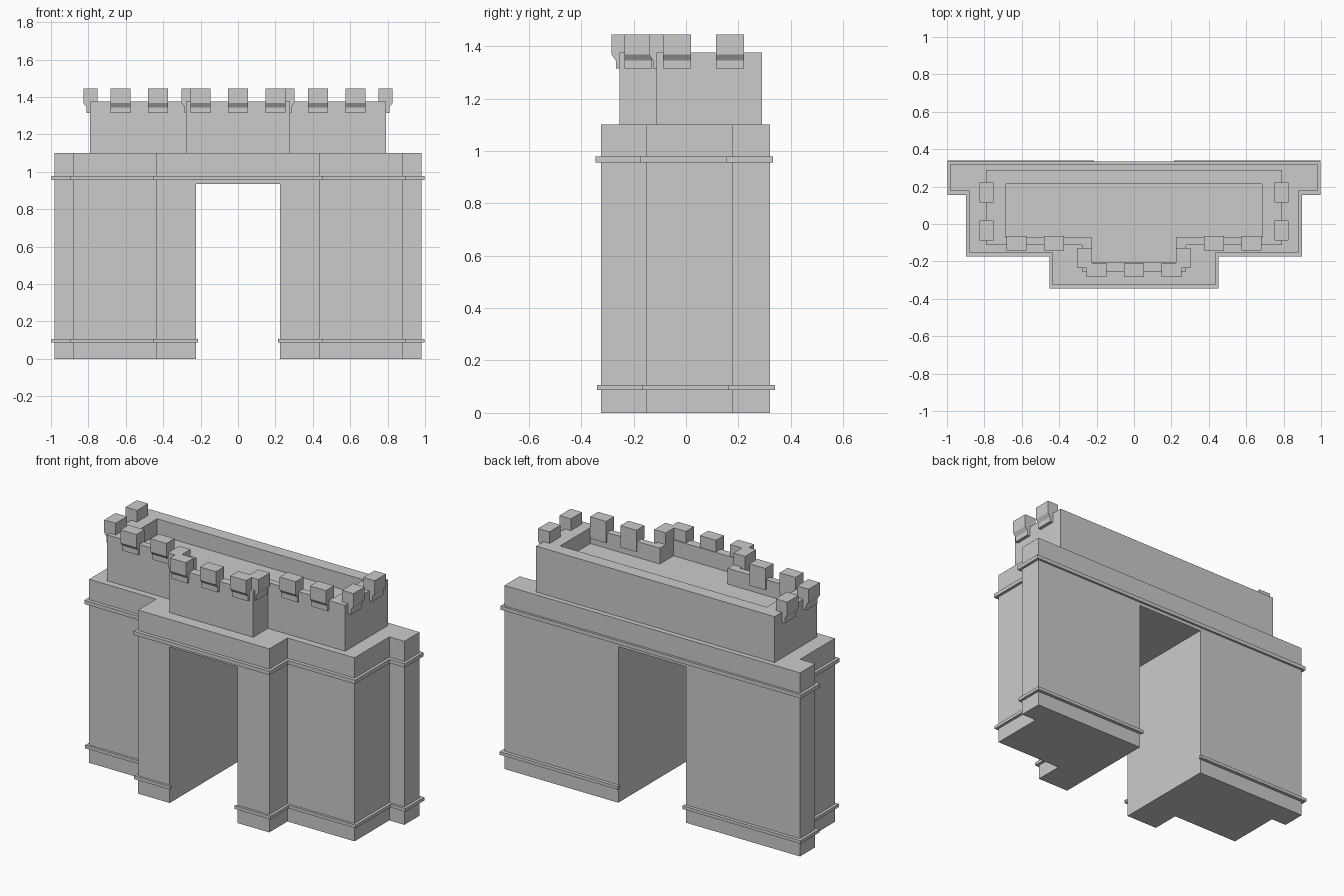
import bpy
import bmesh
from mathutils import Vector, Matrix
from math import radians

if "Cube" in bpy.data.objects:
    bpy.data.objects.remove(bpy.data.objects["Cube"])


def make_object(name, bm):
    bmesh.ops.recalc_face_normals(bm, faces=bm.faces)
    mesh = bpy.data.meshes.new(name)
    bm.to_mesh(mesh)
    bm.free()
    obj = bpy.data.objects.new(name, mesh)
    bpy.context.collection.objects.link(obj)
    return obj


def mirrored(half):
    """Close a right-hand outline (front to back) with its mirror image."""
    return half + [(-x, y) for x, y in reversed(half)]


def prism(name, outline, z0, z1):
    bm = bmesh.new()
    face = bm.faces.new([bm.verts.new((x, y, z0)) for x, y in outline])
    ext = bmesh.ops.extrude_face_region(bm, geom=[face])
    verts = [v for v in ext["geom"] if isinstance(v, bmesh.types.BMVert)]
    bmesh.ops.translate(bm, verts=verts, vec=(0, 0, z1 - z0))
    return make_object(name, bm)


def cut(obj, cutter):
    mod = obj.modifiers.new("cut", 'BOOLEAN')
    mod.operation = 'DIFFERENCE'
    mod.solver = 'EXACT'
    mod.object = cutter
    bpy.context.view_layer.objects.active = obj
    bpy.ops.object.modifier_apply(modifier=mod.name)
    bpy.data.objects.remove(cutter)


def band(name, path, z0, z1, closed, out=0.017, shift=0.0):
    """Rectangular moulding swept along an outline with mitred corners."""
    bm = bmesh.new()
    pts = [Vector(p) for p in path]
    n = len(pts)
    rings = []
    for i, p in enumerate(pts):
        normals = set()
        for a, b in ((i - 1, i), (i, i + 1)):
            if closed or (a >= 0 and b < n):
                d = (pts[b % n] - pts[a % n]).normalized()
                normals.add((round(d.y), round(-d.x)))
        o = p + Vector((sum(k[0] for k in normals), sum(k[1] for k in normals))) * out
        rings.append([bm.verts.new((q.x, q.y + s, z)) for q, z, s in
                      ((p, z0, 0), (o, z0, shift), (o, z1, shift), (p, z1, 0))])
    for i in range(n if closed else n - 1):
        a, b = rings[i], rings[(i + 1) % n]
        for k in range(4):
            bm.faces.new((a[k], b[k], b[(k + 1) % 4], a[(k + 1) % 4]))
    if not closed:
        bm.faces.new(rings[0])
        bm.faces.new(rings[-1])
    return make_object(name, bm)


def merlon(name, x, y, angle):
    """Battlement block; local -y points outward from the wall face."""
    profile = [(0.04, 1.315), (0.04, 1.445), (-0.036, 1.445), (-0.036, 1.368),
               (-0.02, 1.345), (-0.02, 1.315)]
    bm = bmesh.new()
    a, b = ([bm.verts.new((s * 0.053, d, z)) for d, z in profile] for s in (-1, 1))
    n = len(profile)
    bm.faces.new(a)
    bm.faces.new(b)
    for i in range(n):
        bm.faces.new((a[i], b[i], b[(i + 1) % n], a[(i + 1) % n]))
    bm.transform(Matrix.Translation((x, y, 0)) @ Matrix.Rotation(radians(angle), 4, 'Z'))
    return make_object(name, bm)


# Gatehouse body with the passage cut through
half = [(0.435, -0.325), (0.435, -0.153), (0.88, -0.153), (0.88, 0.176),
        (0.98, 0.176), (0.98, 0.32)]
body = prism("gate_body", mirrored(half), 0, 1.1)
cut(body, prism("passage_cutter", mirrored([(0.225, -1), (0.225, 1)]), -0.5, 0.935))

# Upper moulding runs all round, lower mouldings wrap each pier
band("upper_band", mirrored(half), 0.955, 0.978, True, shift=-0.004)
pier = [(0.215, -0.325)] + half + [(0.215, 0.32)]
band("lower_band_right", pier, 0.088, 0.107, False, shift=0.003)
band("lower_band_left", [(-x, y) for x, y in reversed(pier)], 0.088, 0.107, False,
     shift=0.003)

# Parapet storey with a sunken roof
outer = [(0.278, -0.253), (0.278, -0.113), (0.79, -0.113), (0.79, 0.29)]
inner = [(0.225, -0.203), (0.225, -0.073), (0.685, -0.073), (0.685, 0.213)]
parapet = prism("parapet", mirrored(outer), 1.1, 1.375)
cut(parapet, prism("roof_cutter", mirrored(inner), 1.28, 1.6))

# Battlements on the centre bay, the wings and the ends
merlon("centre_merlon", 0, -0.248, 0)
for side, s in (("right", 1), ("left", -1)):
    merlon(f"bay_merlon_{side}", s * 0.2, -0.248, 0)
    merlon(f"bay_side_merlon_{side}", s * 0.265, -0.182, s * 90)
    for x in (0.428, 0.628):
        merlon(f"wing_merlon_{side}", s * x, -0.105, 0)
    for y in (-0.034, 0.168):
        merlon(f"end_merlon_{side}", s * 0.79, y, s * 90)
